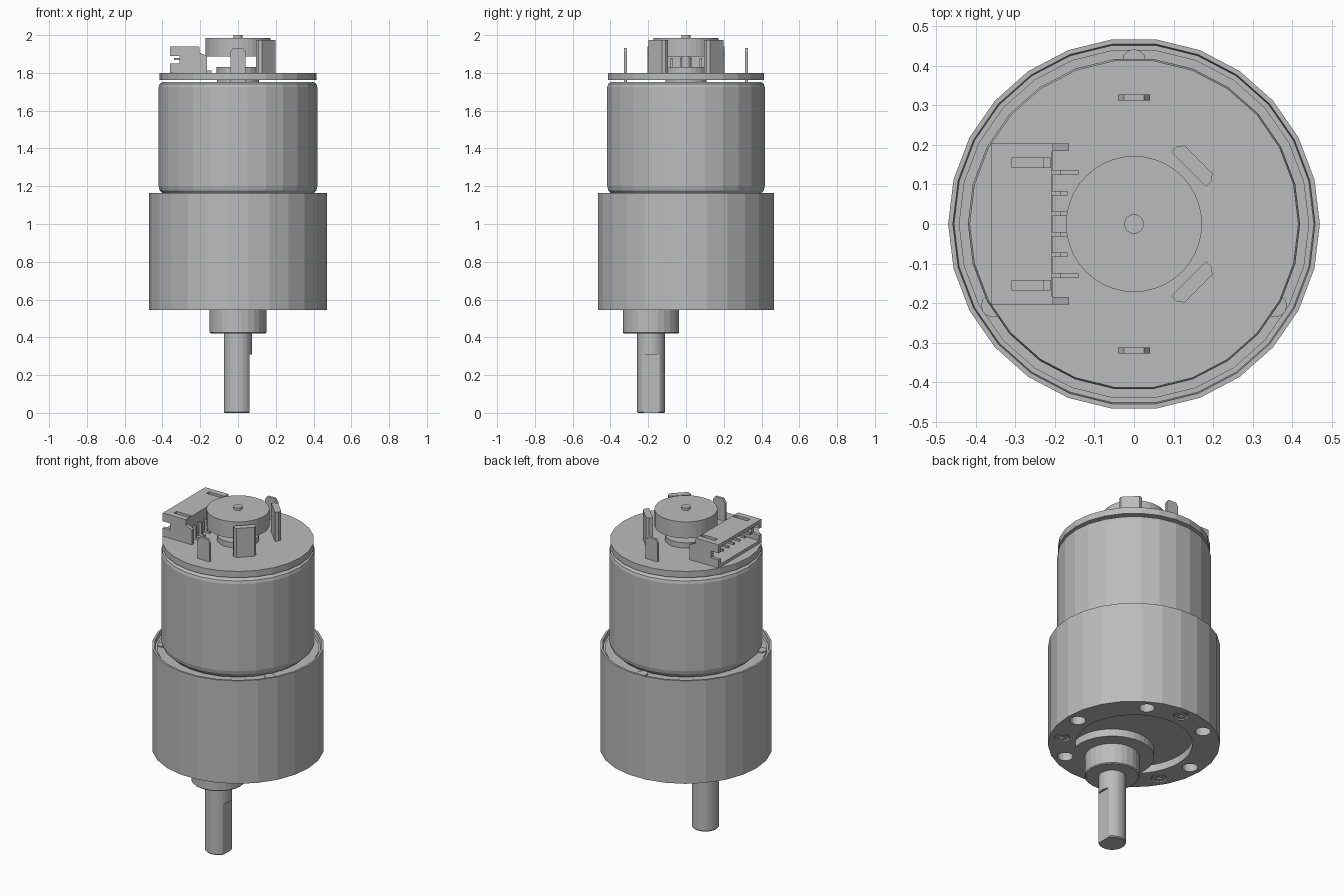
import bpy, bmesh, math
from mathutils import Matrix, Vector

cube = bpy.data.objects.get("Cube")
if cube:
    bpy.data.objects.remove(cube, do_unlink=True)

grey = bpy.data.materials.new("metal_grey")
grey.use_nodes = True
COLOUR = (0.5, 0.5, 0.5, 1)
grey.diffuse_color = COLOUR
grey.node_tree.nodes["Principled BSDF"].inputs["Base Color"].default_value = COLOUR
SIDES = 26


def finish(name, bm):
    bmesh.ops.recalc_face_normals(bm, faces=bm.faces)
    mesh = bpy.data.meshes.new(name)
    bm.to_mesh(mesh)
    bm.free()
    mesh.materials.append(grey)
    ob = bpy.data.objects.new(name, mesh)
    bpy.context.collection.objects.link(ob)
    return ob


def lathe(name, profile, sides=SIDES, x=0, y=0):
    """Closed turned solid from (radius, height) points, capped at both ends."""
    bm = bmesh.new()
    rings = []
    for r, z in profile:
        angles = [2 * math.pi * i / sides for i in range(sides)]
        rings.append([bm.verts.new((x + r * math.cos(a), y + r * math.sin(a), z)) for a in angles])
    for low, high in zip(rings, rings[1:]):
        for i in range(sides):
            j = (i + 1) % sides
            bm.faces.new((low[i], low[j], high[j], high[i]))
    bm.faces.new(rings[0])
    bm.faces.new(rings[-1])
    return finish(name, bm)


def cylinder(name, r, z0, z1, x=0, y=0, sides=SIDES):
    return lathe(name, [(r, z0), (r, z1)], sides, x, y)


def prism(name, outline, depth, matrix):
    """Outline in local XY, extruded along local Z and placed by the matrix."""
    bm = bmesh.new()
    face = bm.faces.new([bm.verts.new((a, b, 0)) for a, b in outline])
    made = bmesh.ops.extrude_face_region(bm, geom=[face])["geom"]
    verts = [v for v in made if isinstance(v, bmesh.types.BMVert)]
    bmesh.ops.translate(bm, verts=verts, vec=(0, 0, depth))
    bmesh.ops.transform(bm, matrix=matrix, verts=bm.verts)
    return finish(name, bm)


def box(name, x0, x1, y0, y1, z0, z1):
    return prism(name, [(x0, y0), (x1, y0), (x1, y1), (x0, y1)], z1 - z0,
                 Matrix.Translation((0, 0, z0)))


def cut(target, cutter):
    mod = target.modifiers.new("cut", 'BOOLEAN')
    mod.operation = 'DIFFERENCE'
    mod.solver = 'EXACT'
    mod.object = cutter
    cutter.hide_render = True
    cutter.hide_set(True)


# Maps local XY to world XZ, with local Z running towards -y
UPRIGHT = Matrix.Rotation(math.pi / 2, 4, 'X')

# Gearbox with a raised rim around its top
SHAFT_Y = -0.185
BASE = 0.545
gearbox = lathe("gearbox", [(0.47, BASE), (0.47, 1.165), (0.458, 1.165), (0.455, 1.14),
                            (0.443, 1.14), (0.443, 1.145), (0.3, 1.145)])

# Crescent recess in the underside
crescent = cylinder("crescent_cutter", 0.32, BASE - 0.1, BASE + 0.045, sides=40)
keep = cylinder("shaft_pad_cutter", 0.23, BASE - 0.2, BASE + 0.2, y=SHAFT_Y, sides=40)
cut(crescent, keep)
cut(gearbox, crescent)

# Threaded mounting holes and assembly screws in the underside
HOLE_R = 0.4
for i in range(6):
    a = math.radians(60 * i)
    cut(gearbox, cylinder("hole_cutter", 0.043, BASE - 0.1, BASE + 0.12,
                          HOLE_R * math.cos(a), HOLE_R * math.sin(a), 16))
for i in range(3):
    a = math.radians(90 + 120 * i)
    x, y = HOLE_R * math.cos(a), HOLE_R * math.sin(a)
    cut(gearbox, cylinder("screw_recess_cutter", 0.043, BASE - 0.1, BASE + 0.02, x, y, 16))
    screw = cylinder("screw_head", 0.036, BASE + 0.003, BASE + 0.03, x, y, 16)
    for w, d in ((0.022, 0.006), (0.006, 0.022)):
        cut(screw, box("slot_cutter", x - w, x + w, y - d, y + d, BASE - 0.02, BASE + 0.015))
    cylinder("screw_tip", 0.03, 1.13, 1.152, 1.03 * x, 1.03 * y, 12)

# Output boss and D-shaped shaft
lathe("shaft_boss", [(0.145, 0.42), (0.15, 0.425), (0.15, BASE + 0.02)], y=SHAFT_Y)
shaft = lathe("output_shaft", [(0.07, 0), (0.075, 0.006), (0.075, 0.45)], y=SHAFT_Y)
cut(shaft, box("shaft_flat_cutter", 0.06, 0.2, -0.4, 0.1, -0.1, 0.31))

# Motor can and the small bearing collar on top
lathe("motor_can", [(0.38, 1.146), (0.402, 1.165), (0.415, 1.178), (0.42, 1.2), (0.42, 1.725),
                    (0.415, 1.742), (0.4, 1.752)])
cylinder("bearing_collar", 0.11, 1.74, 1.77)

# Circuit board
PLATE = 1.8
cylinder("circuit_board", 0.416, 1.762, PLATE)

# Encoder magnet on its axle
cylinder("encoder_hub", 0.115, PLATE - 0.01, 1.832)
cylinder("encoder_axle", 0.025, PLATE, 2.0, sides=16)
cylinder("encoder_magnet", 0.172, 1.886, 1.985, sides=40)

# Motor terminal blades, front and back
blade = [(-0.04, 1.745), (0.04, 1.745), (0.04, 1.91), (0.025, 1.932), (-0.025, 1.932), (-0.04, 1.91)]
for side in (-1, 1):
    prism("terminal_blade", blade, 0.016, Matrix.Translation((0, side * 0.32 + 0.008, 0)) @ UPRIGHT)

# Magnetic sensors beside the magnet, tapered towards the outside
sensor = [(-0.062, -0.02), (0.062, -0.02), (0.062, 0.0), (0.05, 0.016), (-0.05, 0.016), (-0.062, 0.0)]
for side in (-1, 1):
    spot = Matrix.Translation((0.152, side * 0.152, PLATE - 0.005))
    prism("magnetic_sensor", sensor, 0.18, spot @ Matrix.Rotation(math.radians(side * 45 - 90), 4, 'Z'))

# Connector shell: notched side walls, floor, slotted roof and back wall, open at -x
wall = [(-0.36, PLATE), (-0.205, PLATE), (-0.205, 1.938), (-0.36, 1.938), (-0.36, 1.89),
        (-0.31, 1.89), (-0.31, 1.85), (-0.36, 1.85)]
tab = [(-0.21, PLATE), (-0.165, PLATE), (-0.165, 1.89), (-0.21, 1.91)]
for side in (-1, 1):
    prism("connector_side", wall, 0.02, Matrix.Translation((0, side * 0.193 + 0.01, 0)) @ UPRIGHT)
    prism("connector_tab", tab, 0.02, Matrix.Translation((0, side * 0.194 + 0.01, 0)) @ UPRIGHT)
box("connector_floor", -0.36, -0.205, -0.2, 0.2, PLATE, 1.818)
box("connector_back", -0.23, -0.207, -0.2, 0.2, PLATE, 1.93)
roof = box("connector_roof", -0.36, -0.207, -0.203, 0.203, 1.92, 1.94)
for side in (-1, 1):
    cut(roof, box("roof_slot_cutter", -0.31, -0.211, side * 0.155 - 0.012, side * 0.155 + 0.012, 1.9, 2))

# Connector pins, each with a contact, a leg and a soldered foot
for i in range(6):
    y = (i - 2.5) * 0.052
    reach = -0.14 if i in (0, 5) else -0.168
    box("pin_contact", -0.34, -0.185, y - 0.006, y + 0.006, 1.868, 1.88)
    box("pin_leg", -0.2, -0.185, y - 0.006, y + 0.006, PLATE, 1.88)
    box("pin_foot", -0.2, reach, y - 0.006, y + 0.006, PLATE, 1.812)
